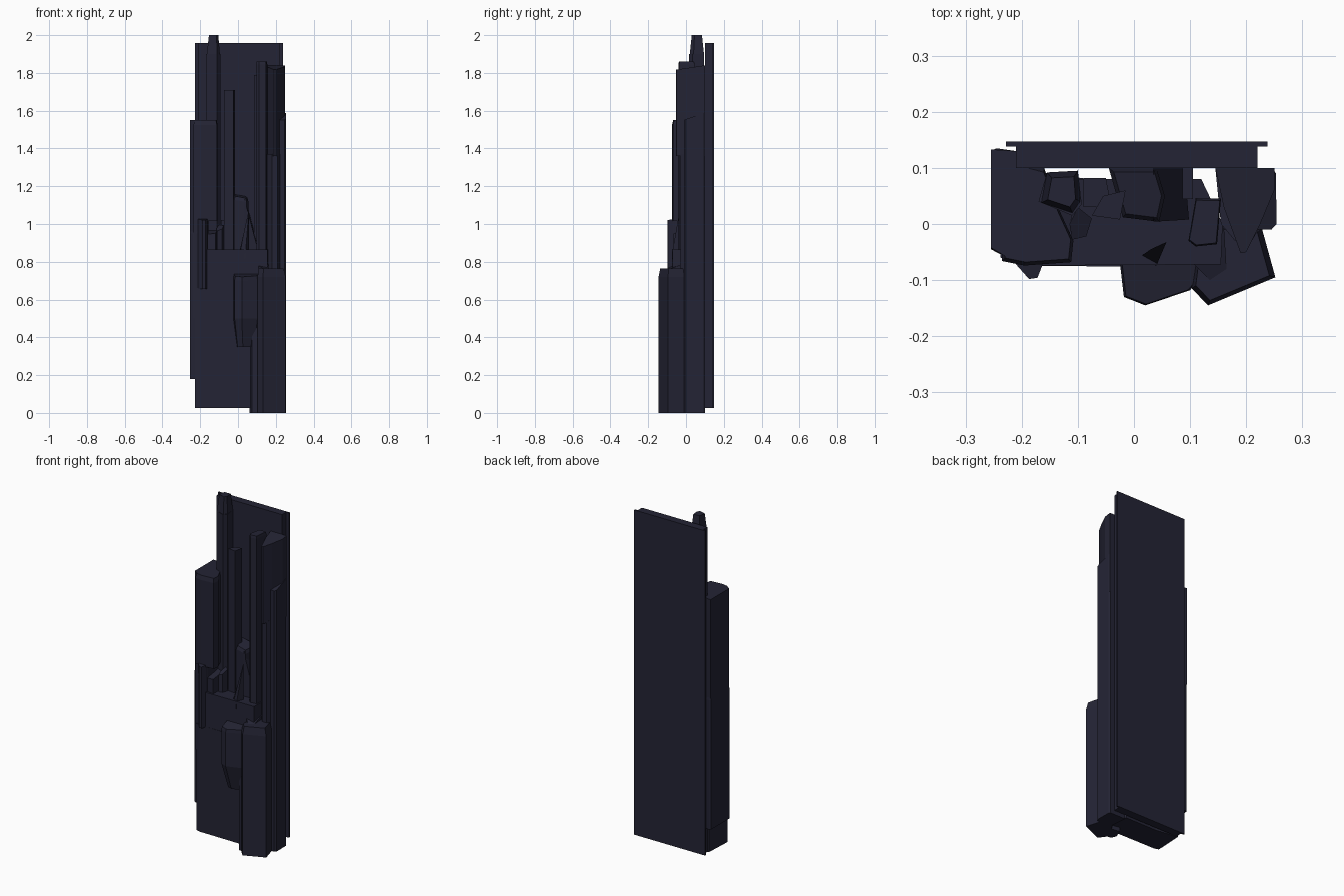
import bpy, bmesh

rock = bpy.data.materials.new("dark_basalt")
rock.diffuse_color = (0.0175, 0.0175, 0.035, 1)


def prism(name, poly, z0, z1, tilt=(0, 0), cut=0, shrink=0.85, foot=0, foot_shrink=0.7, foot_shift=0):
    """Upright prism: z1 is the highest top point, tilt slopes the top,
    cut chamfers the top rim, foot tapers the underside."""
    n = len(poly)
    cx = sum(p[0] for p in poly) / n
    cy = sum(p[1] for p in poly) / n
    hi = max(tilt[0] * x + tilt[1] * y for x, y in poly)
    bm = bmesh.new()
    rings = []

    def ring(scale, zf, dy=0):
        rings.append([bm.verts.new((cx + (x - cx) * scale, cy + (y - cy) * scale + dy, zf(x, y)))
                      for x, y in poly])

    def top(x, y):
        return z1 + tilt[0] * x + tilt[1] * y - hi

    if foot:
        ring(foot_shrink, lambda x, y: z0, foot_shift)
    ring(1, lambda x, y: z0 + foot)
    ring(1, lambda x, y: top(x, y) - cut)
    if cut:
        ring(shrink, top)
    for a, b in zip(rings, rings[1:]):
        for i in range(n):
            j = (i + 1) % n
            bm.faces.new((a[i], a[j], b[j], b[i]))
    bm.faces.new(rings[0][::-1])
    bm.faces.new(rings[-1])
    bmesh.ops.recalc_face_normals(bm, faces=bm.faces)
    me = bpy.data.meshes.new(name)
    bm.to_mesh(me)
    bm.free()
    me.materials.append(rock)
    ob = bpy.data.objects.new(name, me)
    bpy.context.collection.objects.link(ob)
    return ob


def rect(x0, x1, y0, y1):
    return [(x0, y0), (x1, y0), (x1, y1), (x0, y1)]


# flat backing: thin rear sheet and the slab in front of it
prism("back_sheet", rect(-0.228, 0.238, 0.138, 0.147), 0.025, 1.957)
prism("back_slab", rect(-0.21, 0.22, 0.10, 0.139), 0.025, 1.957)

# broad base block
prism("base_block", [(-0.228, -0.066), (-0.2, -0.074), (0.155, -0.078), (0.158, 0.0),
                     (0.12, 0.08), (-0.08, 0.08), (-0.22, 0.1)], 0.025, 0.66)
prism("base_block_upper", [(-0.165, -0.074), (0.155, -0.072), (0.158, 0.0),
                           (0.12, 0.08), (-0.165, 0.08)], 0.6, 0.865)

# left side columns
prism("left_column", [(-0.235, -0.066), (-0.195, -0.074), (-0.112, -0.068), (-0.108, -0.03),
                      (-0.14, 0.04), (-0.16, 0.1), (-0.235, 0.12)], 1.015, 1.55, cut=0.025, shrink=0.92)
prism("left_column_lower", [(-0.238, -0.06), (-0.16, -0.07), (-0.155, 0.02), (-0.165, 0.1),
                            (-0.235, 0.12)], 0.5, 1.02)
prism("left_outer_column", [(-0.255, -0.045), (-0.215, -0.066), (-0.2, 0.1), (-0.21, 0.13),
                            (-0.245, 0.135), (-0.255, 0.13)], 0.18, 0.97, cut=0.02, shrink=0.96)
prism("left_outer_column_upper", [(-0.255, -0.042), (-0.225, -0.06), (-0.2, 0.1), (-0.21, 0.13),
                                  (-0.255, 0.133)], 0.96, 1.55)
prism("left_front_shard", [(-0.212, -0.07), (-0.187, -0.098), (-0.172, -0.096), (-0.158, -0.06),
                           (-0.2, -0.05)], 0.655, 1.03, (0, 0.2))
prism("left_step_column", [(-0.16, -0.06), (-0.118, -0.066), (-0.11, 0.03), (-0.16, 0.04)],
      0.8, 0.97, (0.1, 0.2))
prism("small_step_column", [(-0.11, -0.028), (-0.085, -0.022), (-0.075, 0.01), (-0.1, 0.03),
                            (-0.115, 0.0)], 0.8, 0.995, (0.3, 0.5))

# tallest pillar with sloped tip
prism("tall_pillar", [(-0.17, 0.04), (-0.11, 0.015), (-0.093, 0.035), (-0.1, 0.095),
                      (-0.155, 0.092)], 0.8, 1.90)
prism("tall_pillar_tip", [(-0.165, 0.038), (-0.11, 0.02), (-0.096, 0.04), (-0.1, 0.095),
                          (-0.155, 0.092)], 1.89, 2.0, cut=0.1, shrink=0.72)

# centre columns
prism("centre_pillar", [(-0.075, 0.015), (-0.025, 0.008), (-0.015, 0.06), (-0.055, 0.05)],
      0.8, 1.71)
prism("centre_back_pillar", [(-0.09, 0.03), (-0.04, 0.03), (-0.05, 0.082), (-0.09, 0.082)],
      0.8, 1.02)
prism("centre_block", [(-0.02, 0.012), (0.045, 0.004), (0.055, 0.05), (0.04, 0.1), (-0.045, 0.1)],
      0.8, 1.16, (-0.15, 0.1), cut=0.02)
prism("centre_block_side", [(0.035, 0.004), (0.098, 0.008), (0.09, 0.1), (0.035, 0.1)],
      0.8, 1.15, (-3.8, 0.2))
prism("centre_shard", [(0.0, -0.066), (0.04, -0.074), (0.058, -0.032), (0.03, -0.045)],
      0.82, 1.08, (2.5, 4.5))
prism("thin_pillar", rect(0.086, 0.105, 0.045, 0.1), 0.8, 1.79)

# right side columns
prism("right_pillar", [(0.097, -0.03), (0.11, -0.04), (0.148, -0.036), (0.155, 0.045),
                       (0.11, 0.046)], 0.6, 1.86, cut=0.015, shrink=0.93)
prism("right_wedge_column", [(0.145, 0.1), (0.16, 0.03), (0.19, -0.052), (0.2, -0.05), (0.225, 0.0),
                             (0.25, 0.06), (0.25, 0.1)], 1.36, 1.84, (0, 0.15))
prism("right_wedge_lower", [(0.145, 0.1), (0.155, 0.0), (0.18, -0.03), (0.21, -0.03), (0.24, 0.02),
                            (0.24, 0.1)], 0.0, 1.37)
prism("right_outer_column", [(0.2, 0.0), (0.215, -0.01), (0.245, -0.01), (0.254, 0.0), (0.253, 0.09),
                             (0.247, 0.1), (0.2, 0.1)], 0.0, 1.59, (0, 0.35))

# front right blocks
prism("front_right_block", [(0.103, -0.115), (0.132, -0.145), (0.252, -0.095), (0.228, -0.008),
                            (0.15, 0.0), (0.11, -0.06)], 0.0, 0.765, cut=0.045, shrink=0.88)
prism("front_right_filler", [(0.062, -0.07), (0.075, -0.1), (0.13, -0.11), (0.14, -0.03), (0.08, -0.02)],
      0.0, 0.5)
prism("front_right_rear", [(0.1, -0.065), (0.14, -0.105), (0.165, -0.08), (0.16, 0.0), (0.11, 0.0)],
      0.3, 0.8, (-0.2, 0.3))

# bulging boulder hanging on the base
prism("front_boulder", [(-0.025, -0.07), (-0.018, -0.13), (0.02, -0.145), (0.1, -0.118),
                        (0.14, -0.07)], 0.35, 0.735, (0, 0.2), cut=0.02, shrink=0.94,
      foot=0.15, foot_shrink=0.75, foot_shift=0.035)
